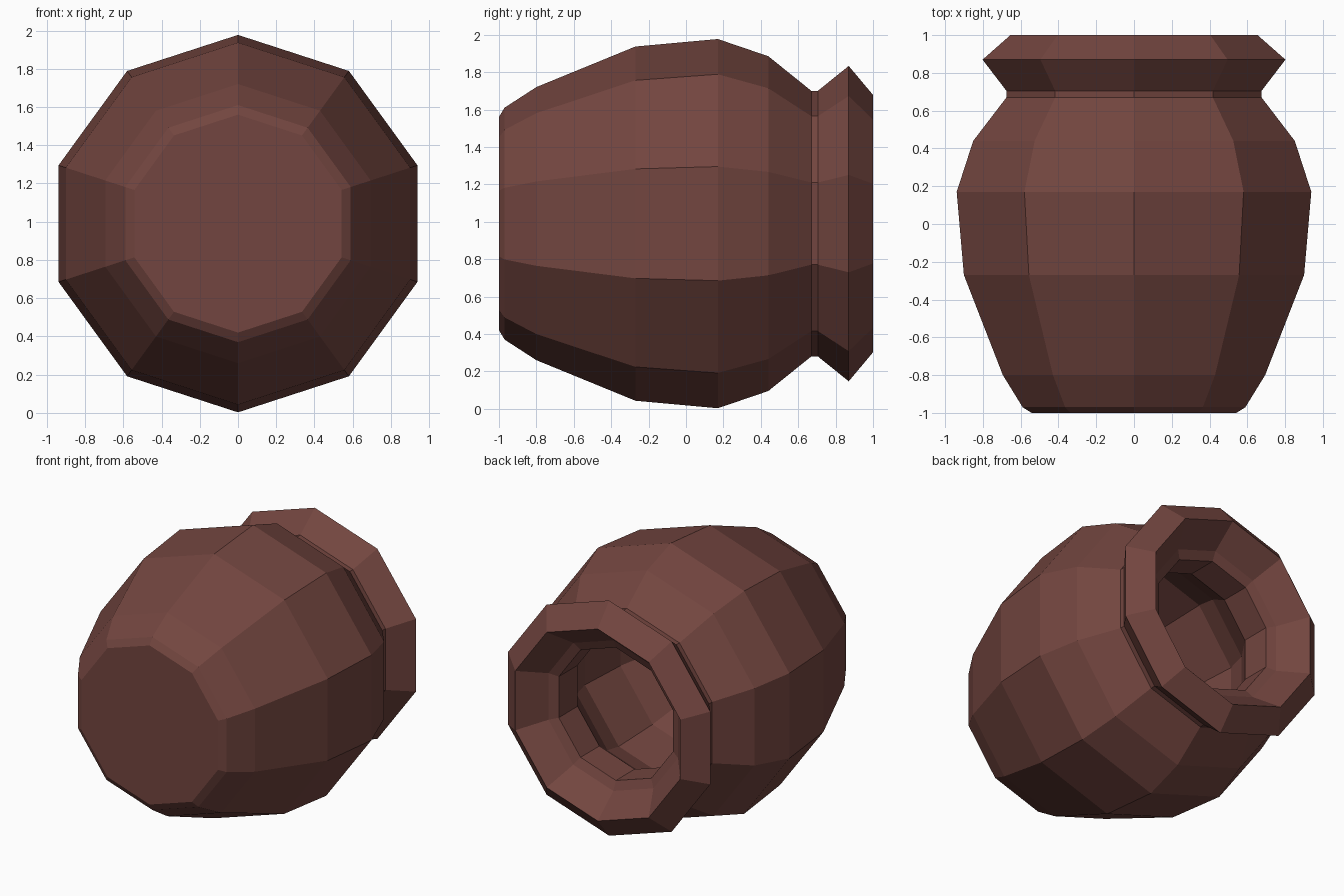
import bpy, bmesh, math
from mathutils import Matrix, Vector

if "Cube" in bpy.data.objects:
    bpy.data.objects.remove(bpy.data.objects["Cube"])

SIDES = 10
AXIS_Z = 0.99

# Outer profile from base to lip: (position along y, corner radius)
PROFILE = [(-1.0, 0.57), (-0.97, 0.62), (-0.80, 0.73), (-0.27, 0.947),
           (0.17, 0.987), (0.44, 0.895), (0.67, 0.71), (0.705, 0.71),
           (0.87, 0.843), (1.0, 0.688)]

# Ten-sided pot lying on its side, mouth towards the back
bm = bmesh.new()
rings = []
for y, r in PROFILE:
    ring = []
    for i in range(SIDES):
        a = 2 * math.pi * i / SIDES
        ring.append(bm.verts.new((r * math.sin(a), y, AXIS_Z + r * math.cos(a))))
    rings.append(ring)
for lower, upper in zip(rings, rings[1:]):
    for i in range(SIDES):
        j = (i + 1) % SIDES
        bm.faces.new((lower[i], lower[j], upper[j], upper[i]))
bm.faces.new(rings[0])
bmesh.ops.recalc_face_normals(bm, faces=bm.faces)
base = min(bm.faces, key=lambda f: f.calc_center_median().y)
if base.normal.y > 0:
    bmesh.ops.reverse_faces(bm, faces=bm.faces)

mesh = bpy.data.meshes.new("pot")
bm.to_mesh(mesh)
bm.free()
pot = bpy.data.objects.new("pot", mesh)
bpy.context.collection.objects.link(pot)

# Thick wall inwards, leaving the hollow open at the mouth
wall = pot.modifiers.new("wall", 'SOLIDIFY')
wall.thickness = 0.25
wall.offset = -1

# Fired clay colour
clay = bpy.data.materials.new("clay")
clay.diffuse_color = (0.17, 0.06, 0.05, 1)
clay.use_nodes = True
clay.node_tree.nodes["Principled BSDF"].inputs["Base Color"].default_value = clay.diffuse_color
mesh.materials.append(clay)
